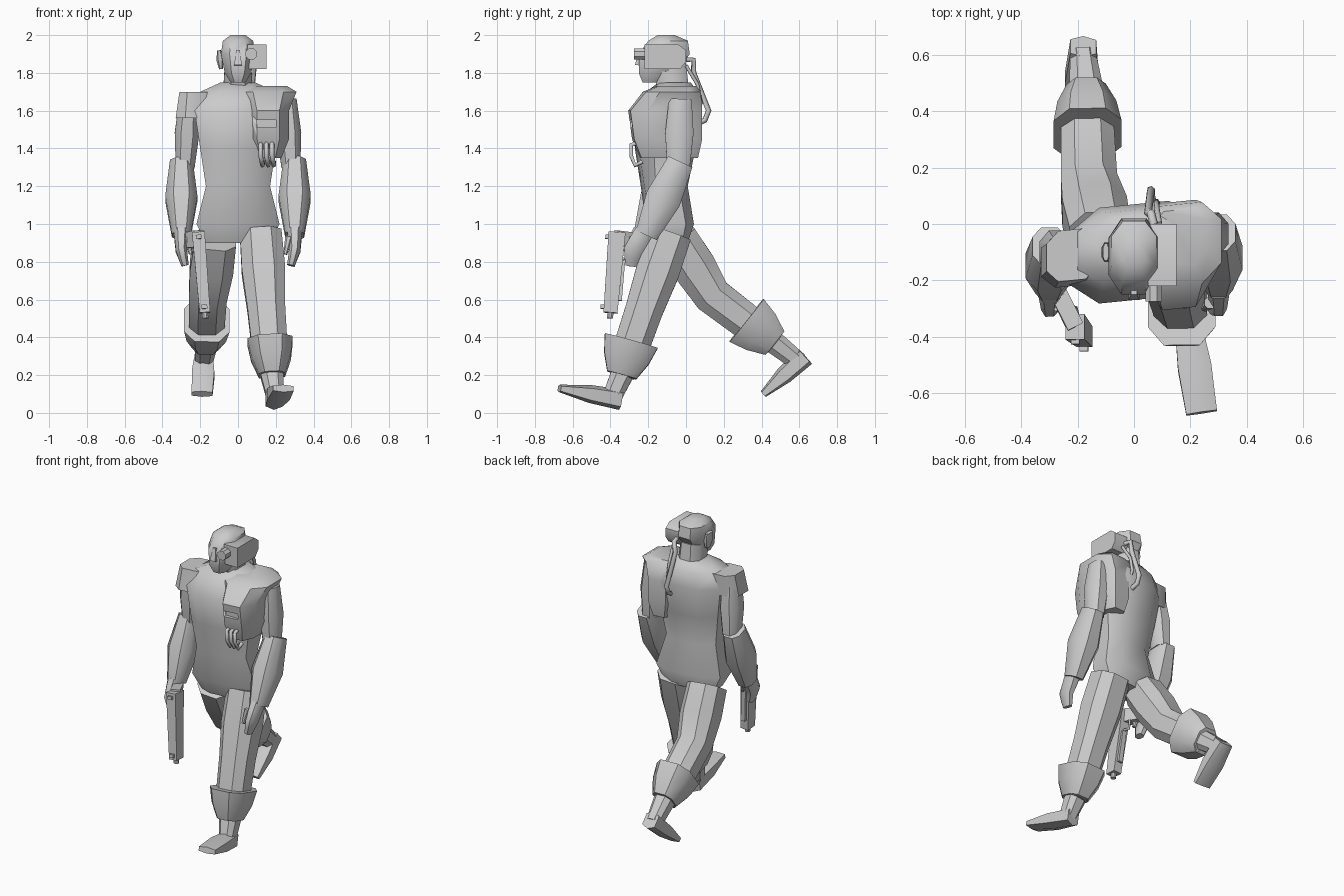
import bpy, bmesh, math
from mathutils import Vector

if "Cube" in bpy.data.objects:
    bpy.data.objects.remove(bpy.data.objects["Cube"], do_unlink=True)


def loft(name, rings, sides, power):
    """Skin rounded rings given as (centre, half width vector, half depth vector)."""
    bm = bmesh.new()
    outline = []
    for i in range(sides):
        angle = math.tau * (i + .5) / sides
        outline.append([math.copysign(abs(f) ** power, f)
                        for f in (math.cos(angle), math.sin(angle))])
    reach = max(max(pair) for pair in outline)
    loops = [[bm.verts.new(centre + (across * u + deep * v) / reach) for u, v in outline]
             for centre, across, deep in rings]
    for lower, upper in zip(loops, loops[1:]):
        for i in range(sides):
            bm.faces.new((lower[i - 1], lower[i], upper[i], upper[i - 1]))
    bm.faces.new(loops[0])
    bm.faces.new(loops[-1])
    bmesh.ops.recalc_face_normals(bm, faces=bm.faces)
    mesh = bpy.data.meshes.new(name)
    bm.to_mesh(mesh)
    bm.free()
    obj = bpy.data.objects.new(name, mesh)
    bpy.context.collection.objects.link(obj)
    bpy.ops.object.select_all(action="DESELECT")
    obj.select_set(True)
    bpy.context.view_layer.objects.active = obj
    bpy.ops.object.shade_smooth_by_angle(angle=math.radians(42))
    return obj


def stack(name, x, rows, sides=8, power=.7, twist=0):
    """Level rings given as rows of (height, half width, front, back)."""
    rings = []
    for height, half, front, back in rows:
        centre = Vector((x, (front + back) / 2, height))
        across = Vector((half, half * twist, 0))
        deep = Vector((0, (back - front) / 2, 0))
        rings.append((centre, across, deep))
    return loft(name, rings, sides, power)


def limb(name, joints, sizes, bulge=0, sides=8, power=.8):
    """Rings square to a path, one (width, depth) radius per joint, swelling between joints."""
    joints = [Vector(joint) for joint in joints]
    sizes = [Vector(size) for size in sizes]
    last = len(joints) - 1
    rings = []
    for k, (joint, size) in enumerate(zip(joints, sizes)):
        stops = [(joint, size, joints[max(k - 1, 0)], joints[min(k + 1, last)])]
        if k < last:
            after = joints[k + 1]
            swell = size.lerp(sizes[k + 1], .5) + Vector((bulge, bulge))
            stops.append((joint.lerp(after, .5), swell, joint, after))
        for centre, radius, start, end in stops:
            along = (end - start).normalized()
            across = Vector((1, 0, 0))
            across = (across - along * along.x).normalized()
            rings.append((centre, across * radius.x, along.cross(across) * radius.y))
    return loft(name, rings, sides, power)


def cable(name, points, radius):
    curve = bpy.data.curves.new(name, "CURVE")
    curve.dimensions = "3D"
    curve.bevel_depth = radius
    curve.bevel_resolution = 1
    curve.use_fill_caps = True
    spline = curve.splines.new("POLY")
    spline.points.add(len(points) - 1)
    for point, position in zip(spline.points, points):
        point.co = (*position, 1)
    bpy.context.collection.objects.link(bpy.data.objects.new(name, curve))


# Torso, slightly twisted at the shoulders
stack("torso", 0, [
    (.9, .17, -.16, 0), (1, .22, -.2, .03), (1.2, .17, -.23, 0), (1.4, .2, -.26, .04),
    (1.6, .23, -.27, .07), (1.7, .2, -.2, .05), (1.75, .09, -.14, .02),
], twist=.1)
stack("right_shoulder_cap", -.22, [(1.56, .11, -.22, -.03), (1.7, .09, -.2, -.02)], twist=.1)

# Neck and head
limb("neck", [(0, -.06, 1.68), (0, -.09, 1.84)], [(.08, .08), (.07, .09)])
stack("head", 0, [
    (1.75, .04, -.23, -.12), (1.8, .07, -.25, -.05), (1.9, .09, -.25, .02),
    (1.97, .08, -.2, .01), (2, .04, -.15, -.06),
], power=.8)
limb("nose", [(0, -.25, 1.84), (0, -.24, 1.92)], [(.02, .02), (.01, .01)], sides=4)
limb("right_ear", [(-.09, -.1, 1.82), (-.1, -.1, 1.92)], [(.01, .02), (.01, .03)], bulge=.01)

# Eyepiece: chamfered side box and lens barrel
stack("eyepiece_box", .1, [(1.82, .05, -.22, -.03), (1.86, .05, -.22, 0),
                           (1.92, .05, -.22, 0), (1.95, .05, -.22, -.04)], sides=4)
limb("eyepiece_lens", [(.07, -.275, 1.9), (.07, -.2, 1.9)], [(.03, .03)] * 2, power=1)

# Cables from the head to the back
cable("thick_cable", [(.07, 0, 1.87), (.06, .04, 1.87), (.05, .04, 1.8),
                      (.06, .12, 1.6), (.06, .1, 1.55), (.07, .06, 1.53)], .015)
cable("thin_cable", [(.09, 0, 1.84), (.08, .06, 1.74), (.08, .08, 1.64), (.09, .05, 1.58)], .01)

# Chest and back plate over the left shoulder, with slot and hoses
plate = stack("left_chest_plate", .16, [
    (1.35, .07, -.24, .06), (1.45, .11, -.28, .08), (1.6, .11, -.3, .08),
    (1.7, .15, -.22, .07), (1.73, .1, -.15, .05),
], twist=.1)
cutter = stack("slot_cutter", .15, [(1.51, .05, -.4, -.27), (1.55, .05, -.4, -.27)], sides=4)
cutter.hide_render = True
cut = plate.modifiers.new("slot", "BOOLEAN")
cut.operation = "DIFFERENCE"
cut.object = cutter
bpy.context.view_layer.objects.active = plate
bpy.ops.object.modifier_apply(modifier=cut.name)
bpy.data.objects.remove(cutter, do_unlink=True)
for i, label in enumerate(("inner", "middle", "outer")):
    x = .12 + i * .03
    cable(label + "_chest_hose", [(x, -.25, 1.43), (x, -.29, 1.42), (x, -.29, 1.36),
                                  (x + .01, -.27, 1.31), (x + .01, -.23, 1.33)], .012)

# Arms: the right one mirrors the left, swung forward with the shoulder
arm_parts = {
    "upper_arm": ([(.26, -.03, 1.66), (.28, -.04, 1.3)], [(.05, .06), (.05, .06)], .015),
    "forearm": ([(.3, -.03, 1.33), (.3, -.21, .94)], [(.06, .07), (.05, .06)], .03),
    "hand": ([(.3, -.22, .96), (.3, -.28, .86), (.28, -.29, .78)],
             [(.04, .05), (.03, .05), (.02, .03)], 0),
    "thumb": ([(.27, -.28, .93), (.25, -.3, .84)], [(.02, .02), (.01, .01)], 0),
}
for side, sign in (("left", 1), ("right", -1)):
    for part, (joints, sizes, bulge) in arm_parts.items():
        if side == "right":
            joints = [(-x, y - (z - .85) / 10, z) for x, y, z in joints]
        limb(side + "_" + part, joints, sizes, bulge)

# Legs: left striding forward, right trailing behind
leg_joints = {
    "left": [(.12, -.08, .95), (.15, -.22, .55), (.17, -.29, .38), (.18, -.34, .2),
             (.19, -.345, .07), (.24, -.67, .13)],
    "right": [(-.12, -.05, .92), (-.16, .14, .62), (-.165, .32, .49), (-.17, .47, .37),
              (-.18, .63, .3), (-.19, .41, .1)],
}
for side, joints in leg_joints.items():
    hip, knee, lip, cuff_end, heel, toe = [Vector(joint) for joint in joints]
    limb(side + "_leg", [hip, knee, cuff_end], [(.11, .11), (.1, .1), (.07, .07)], .01)
    limb(side + "_cuff", [lip, cuff_end], [(.12, .145), (.07, .08)], .01, power=.7)
    limb(side + "_ankle", [cuff_end, heel.lerp(toe, .15)], [(.06, .06), (.045, .05)])
    limb(side + "_foot", [heel, toe], [(.05, .055), (.06, .02)], .01, sides=6, power=.6)

# Pistol hanging in the right hand
breech, tip = Vector((-.21, -.365, .955)), Vector((-.175, -.4, .53))
limb("pistol_slide", [breech, tip], [(.034, .045), (.028, .037)], sides=4)
limb("pistol_muzzle", [tip, tip.lerp(breech, -.07)], [(.016, .016)] * 2, power=1)
grip = breech.lerp(tip, .08)
limb("pistol_grip", [grip, grip + Vector((-.06, .12, -.01))], [(.03, .045), (.03, .04)], sides=4)
for part, start, end, offset in (("rear_sight", .03, .08, -.045), ("front_sight", .9, .95, -.04),
                                 ("rail", .35, .85, .04)):
    ends = [breech.lerp(tip, t) + Vector((0, offset, 0)) for t in (start, end)]
    limb("pistol_" + part, ends, [(.015, .015)] * 2, sides=4)
guard = breech.lerp(tip, .33) + Vector((0, .04, 0))
cable("pistol_trigger_guard", [guard, guard + Vector((-.01, .04, 0)),
                               guard + Vector((-.02, .04, .08))], .008)
